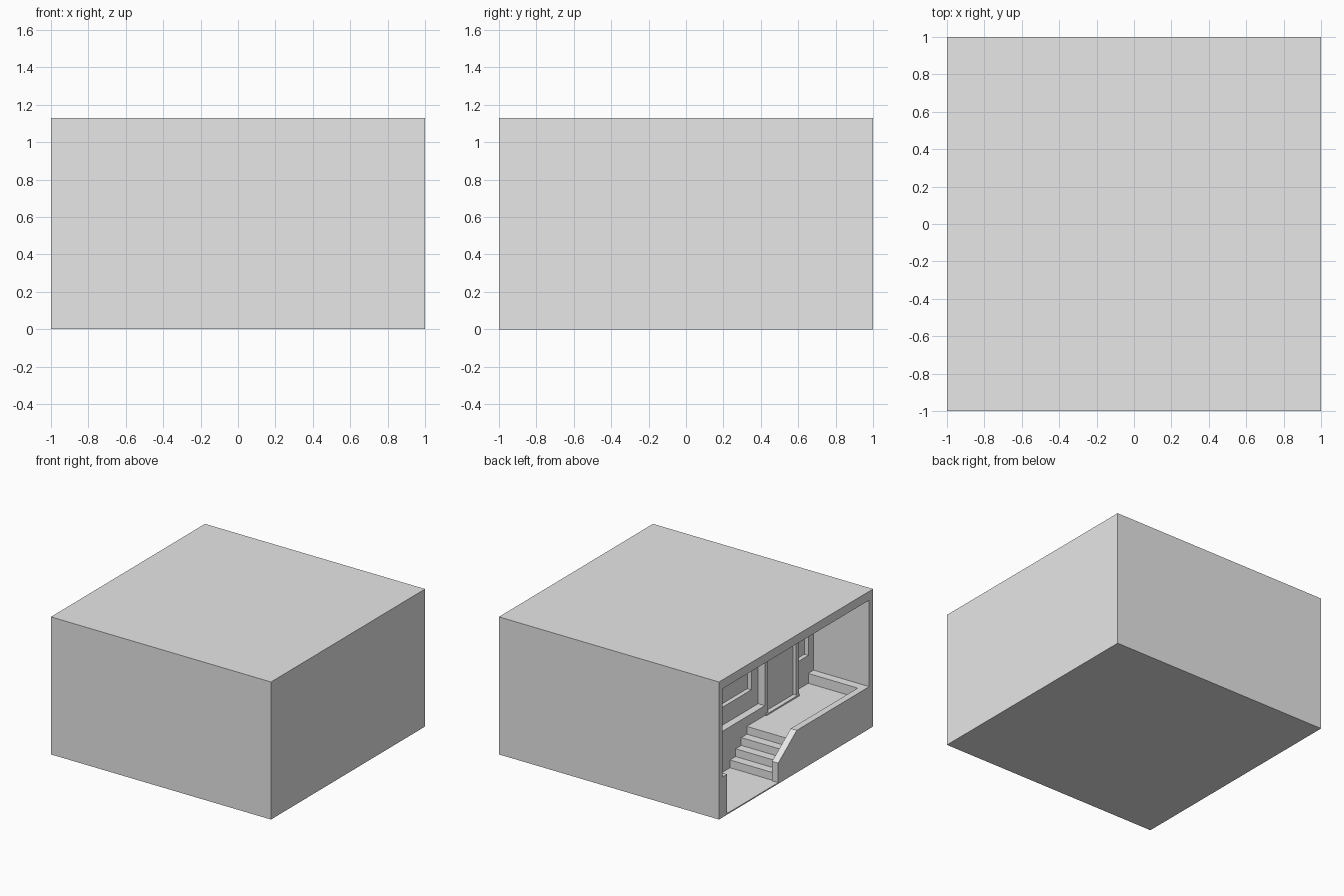
import bpy
import bmesh

if "Cube" in bpy.data.objects:
    bpy.data.objects.remove(bpy.data.objects["Cube"])

grey = bpy.data.materials.new("plain grey")
grey.use_nodes = True
grey.diffuse_color = (0.8, 0.8, 0.8, 1)
grey.node_tree.nodes["Principled BSDF"].inputs["Base Color"].default_value = (0.8, 0.8, 0.8, 1)


def prism(name, profile, d0, d1):
    """Extrude a (run, height) profile across depth d0..d1.
    Depth is measured inward from the open side, run from the back wall."""
    bm = bmesh.new()
    face = bm.faces.new([bm.verts.new((d0 - 1, 1 - r, z)) for r, z in profile])
    side = bmesh.ops.extrude_face_region(bm, geom=[face])["geom"]
    verts = [v for v in side if isinstance(v, bmesh.types.BMVert)]
    bmesh.ops.translate(bm, verts=verts, vec=(d1 - d0, 0, 0))
    bmesh.ops.recalc_face_normals(bm, faces=bm.faces)
    mesh = bpy.data.meshes.new(name)
    bm.to_mesh(mesh)
    bm.free()
    mesh.materials.append(grey)
    obj = bpy.data.objects.new(name, mesh)
    bpy.context.scene.collection.objects.link(obj)
    return obj


def box(name, d0, d1, r0, r1, z0, z1):
    return prism(name, [(r0, z0), (r1, z0), (r1, z1), (r0, z1)], d0, d1)


def cut(obj, *bounds):
    """Subtract a box from an object."""
    cutter = box("cutter", *bounds)
    cutter.hide_render = True
    mod = obj.modifiers.new("cut", "BOOLEAN")
    mod.operation = "DIFFERENCE"
    mod.solver = "EXACT"
    mod.object = cutter
    bpy.context.view_layer.objects.active = obj
    bpy.ops.object.modifier_apply(modifier=mod.name)
    bpy.data.objects.remove(cutter)


FLOOR, LANDING, RAIL, CEILING = 0.01, 0.266, 0.347, 1.057
NEAR, FAR = 0.045, 1.95          # inner faces of the two end walls
WALL, PORCH = 0.505, 0.444       # house wall and projecting front

# Outer shell, open on one side
shell = box("outer_shell", 0, 2, 0, 2, 0, 1.13)
cut(shell, -0.1, 1.95, NEAR, FAR, FLOOR, CEILING)

# House front with recessed windows
house = box("house_wall", WALL, 1.97, 0.03, 1.97, 0.005, 1.07)
for r0, r1 in ((0.13, 1.14), (1.74, 1.88)):
    cut(house, WALL - 0.1, WALL + 0.036, r0, r1, 0.495, 0.9)

# Low plinth under the wide window
box("wall_plinth", PORCH, WALL + 0.01, 0.03, 1.24, 0.005, RAIL)

# Projecting door surround, door recess and sill
surround = box("door_surround", PORCH, WALL + 0.02, 1.23, 1.67, 0.005, 1.07)
cut(surround, PORCH - 0.1, PORCH + 0.03, 1.27, 1.635, LANDING, 0.98)
box("door_sill", PORCH - 0.012, PORCH + 0.025, 1.235, 1.665, LANDING - 0.01, LANDING + 0.012)

# Four-riser stair leading to the landing
steps = 4
profile = [(0.777, 0.005)]
for i in range(steps):
    run = 0.777 + 0.073 * i
    profile += [(run, FLOOR + 0.064 * i), (run, FLOOR + 0.064 * (i + 1))]
profile += [(1.96, LANDING), (1.96, 0.005)]
prism("stairs_and_landing", profile, 0.03, WALL + 0.005)

# Parapets: sloped beside the stair, low walls at both ends
prism("stair_parapet", [(0.768, 0.005), (FAR, 0.005), (FAR, RAIL), (1.01, RAIL), (0.768, 0.17)], 0, 0.055)
box("landing_end_parapet", 0.05, WALL + 0.005, 1.88, 1.96, LANDING - 0.02, RAIL)
box("yard_end_parapet", 0, PORCH + 0.01, NEAR, 0.105, 0.005, RAIL - 0.015)
